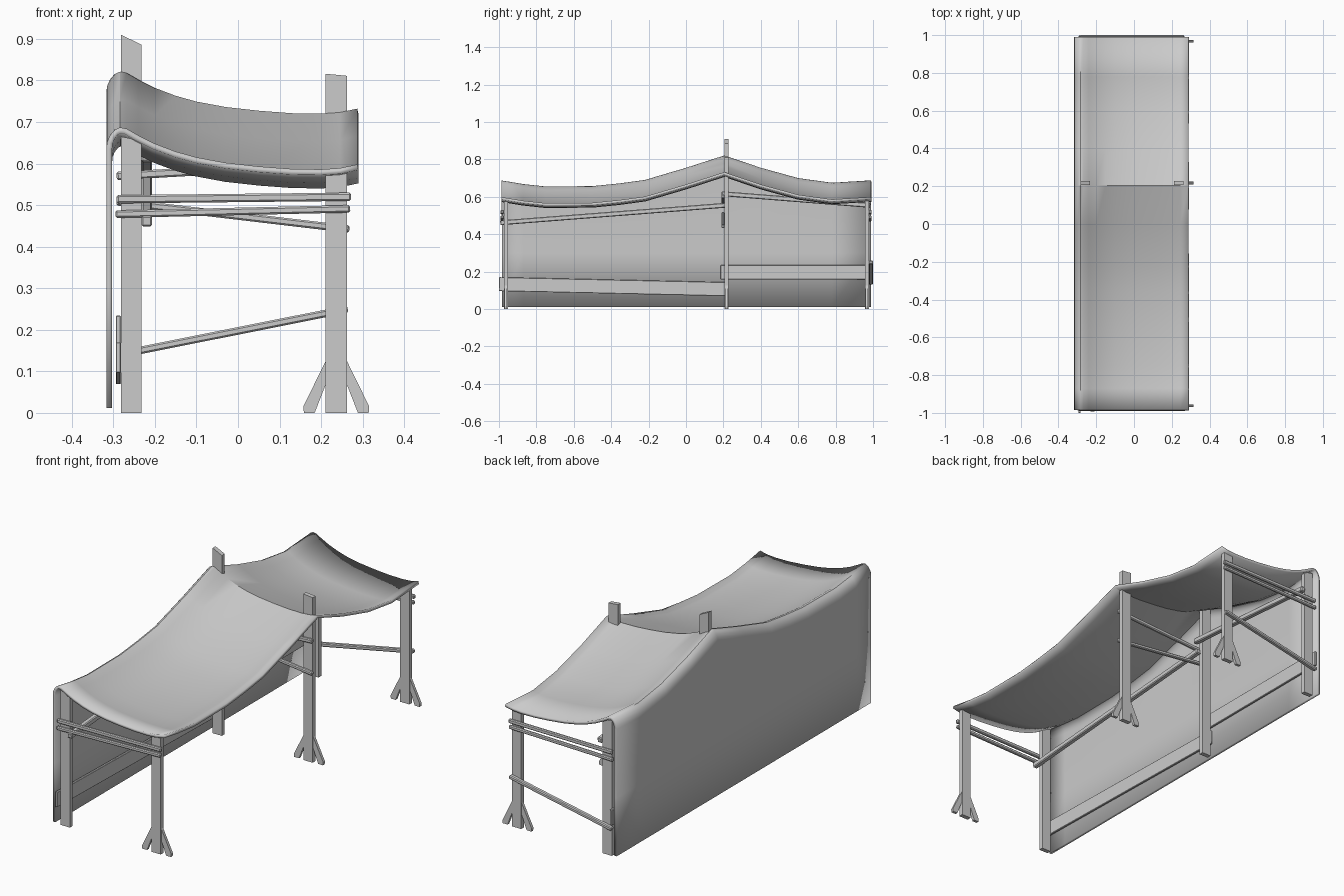
import bpy, bmesh, math
from mathutils import Vector

if "Cube" in bpy.data.objects:
    bpy.data.objects.remove(bpy.data.objects["Cube"])


def prism(name, pts, axis, lo, hi, bevel=0.0):
    """Extrude a 2D outline: axis 'y' uses (x,z) points, axis 'x' uses (y,z) points."""
    bm = bmesh.new()
    place = (lambda p, d: (p[0], d, p[1])) if axis == 'y' else (lambda p, d: (d, p[0], p[1]))
    a = [bm.verts.new(place(p, lo)) for p in pts]
    b = [bm.verts.new(place(p, hi)) for p in pts]
    n = len(pts)
    bm.faces.new(a)
    bm.faces.new(b[::-1])
    for i in range(n):
        bm.faces.new((a[i], b[i], b[(i + 1) % n], a[(i + 1) % n]))
    bmesh.ops.recalc_face_normals(bm, faces=bm.faces)
    me = bpy.data.meshes.new(name)
    bm.to_mesh(me)
    bm.free()
    ob = bpy.data.objects.new(name, me)
    bpy.context.collection.objects.link(ob)
    if bevel:
        m = ob.modifiers.new("bevel", 'BEVEL')
        m.width = bevel
        m.segments = 1
    return ob


def bar(name, p, q, height, axis, lo, hi, bevel=0.004):
    """Straight pole or plank from p to q in the outline plane."""
    p, q = Vector(p), Vector(q)
    d = (q - p).normalized()
    n = Vector((-d.y, d.x)) * height / 2
    return prism(name, [p - n, q - n, q + n, p + n], axis, lo, hi, bevel)


# Fabric canopy: cross-section swept along y, sagging either side of the ridge
wall = [(-0.317, 0.012), (-0.317, 0.30)]
roof = [(-0.317, 0.635), (-0.315, 0.652), (-0.308, 0.668), (-0.297, 0.681), (-0.284, 0.687),
        (-0.268, 0.684), (-0.24, 0.668), (-0.2, 0.648), (-0.15, 0.629), (-0.1, 0.615),
        (-0.03, 0.602), (0.05, 0.593), (0.13, 0.587), (0.2, 0.586), (0.245, 0.589), (0.287, 0.598)]
sag = [(-0.985, 0.0), (-0.87, -0.019), (-0.75, -0.032), (-0.5, -0.03), (-0.36, -0.016),
       (-0.22, 0.003), (0.0, 0.068), (0.205, 0.134), (0.4, 0.068), (0.6, 0.013),
       (0.78, -0.012), (0.99, 0.001)]
bm = bmesh.new()
rows = [[bm.verts.new((x, y, z)) for x, z in wall] +
        [bm.verts.new((x, y, z + g)) for x, z in roof] for y, g in sag]
for r, s in zip(rows, rows[1:]):
    for i in range(len(r) - 1):
        bm.faces.new((r[i], r[i + 1], s[i + 1], s[i]))
me = bpy.data.meshes.new("canopy")
bm.to_mesh(me)
bm.free()
canopy = bpy.data.objects.new("canopy", me)
bpy.context.collection.objects.link(canopy)
sol = canopy.modifiers.new("thickness", 'SOLIDIFY')
sol.thickness = 0.014
sol.offset = -1
bpy.context.view_layer.objects.active = canopy
canopy.select_set(True)
bpy.ops.object.shade_smooth_by_angle(angle=math.radians(33))

# Three frames of posts: name, y centre, left post tops, right post tops
frames = [("front", -0.963, (0.665, 0.655), (0.577, 0.578)),
          ("middle", 0.217, (0.91, 0.886), (0.816, 0.811)),
          ("back", 0.967, (0.665, 0.655), (0.577, 0.578))]
for tag, y, lt, rt in frames:
    prism(tag + "_left_post", [(-0.282, 0), (-0.232, 0), (-0.232, lt[1]), (-0.282, lt[0])],
          'y', y - 0.011, y + 0.011)
    prism(tag + "_right_post", [(0.211, 0), (0.262, 0), (0.262, rt[1]), (0.211, rt[0])],
          'y', y - 0.011, y + 0.011)
    # Splayed feet on each side of the right post
    for side, s in (("left", -1), ("right", 1)):
        foot = [(0.0255, 0.125), (0.0255, 0.068), (0.052, 0.0), (0.078, 0.0), (0.079, 0.016)]
        prism(tag + "_foot_" + side, [(0.2365 + s * x, z) for x, z in foot],
              'y', y - 0.007, y + 0.007)

# Cross poles tying left and right posts together
for tag, lo, hi in (("front", -0.991, -0.974), ("back", 0.978, 0.993)):
    bar(tag + "_upper_pole", (-0.292, 0.514), (0.272, 0.52), 0.02, 'y', lo, hi)
    bar(tag + "_lower_pole", (-0.295, 0.478), (0.270, 0.491), 0.018, 'y', lo, hi)
bar("back_slanted_pole", (-0.292, 0.139), (0.264, 0.25), 0.018, 'y', 0.978, 1.0)
bar("middle_upper_pole", (-0.292, 0.57), (0.268, 0.602), 0.02, 'y', 0.189, 0.206)
bar("middle_lower_pole", (-0.292, 0.508), (0.268, 0.442), 0.018, 'y', 0.189, 0.206)

# Long rails inside the left posts
bar("front_rail", (-0.993, 0.461), (0.215, 0.555), 0.026, 'x', -0.232, -0.207)
bar("back_rail", (0.19, 0.617), (0.985, 0.554), 0.026, 'x', -0.232, -0.207)

# Wide planks between the left posts and the fabric wall
bar("front_low_plank", (-1.0, 0.133), (0.225, 0.106), 0.074, 'x', -0.294, -0.282, 0.002)
bar("back_low_plank", (0.185, 0.196), (0.995, 0.196), 0.076, 'x', -0.294, -0.282, 0.002)
